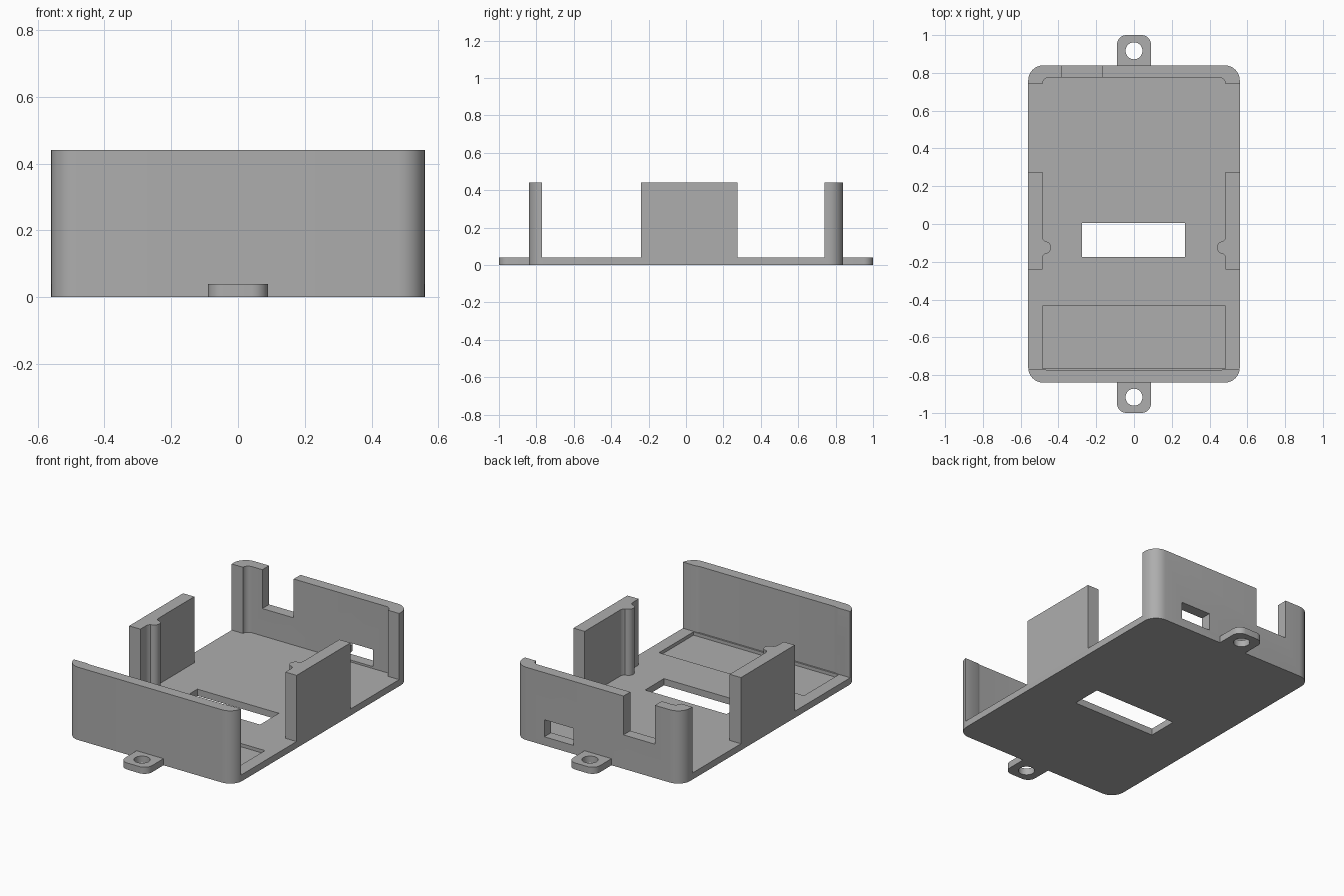
import bpy, bmesh
from math import sin, cos, pi, radians

cube = bpy.data.objects.get("Cube")
if cube:
    bpy.data.objects.remove(cube, do_unlink=True)

grey = bpy.data.materials.new("matte grey plastic")
grey.use_nodes = True
COLOUR = (0.42, 0.42, 0.42, 1)
grey.diffuse_color = COLOUR
grey.node_tree.nodes["Principled BSDF"].inputs["Base Color"].default_value = COLOUR

HEIGHT, FLOOR = 0.44, 0.04
HALF_X, HALF_Y = 0.56, 0.84
IN_X, IN_Y = 0.485, 0.775


def arc(cx, cy, r, a0, a1, steps=8):
    """Points along an arc, angles in degrees."""
    angles = [radians(a0 + (a1 - a0) * i / steps) for i in range(steps + 1)]
    return [(cx + r * cos(a), cy + r * sin(a)) for a in angles]


def rounded(x0, x1, y0, y1, r):
    """Rectangle outline with four round corners."""
    return (arc(x1 - r, y1 - r, r, 0, 90) + arc(x0 + r, y1 - r, r, 90, 180)
            + arc(x0 + r, y0 + r, r, 180, 270) + arc(x1 - r, y0 + r, r, 270, 360))


def box(x0, x1, y0, y1):
    return [(x0, y0), (x1, y0), (x1, y1), (x0, y1)]


def prism(name, outline, z0, z1):
    """Extrude a flat outline upward into a solid."""
    bm = bmesh.new()
    face = bm.faces.new([bm.verts.new((x, y, z0)) for x, y in outline])
    ext = bmesh.ops.extrude_face_region(bm, geom=[face])
    tops = [v for v in ext["geom"] if isinstance(v, bmesh.types.BMVert)]
    bmesh.ops.translate(bm, verts=tops, vec=(0, 0, z1 - z0))
    bmesh.ops.recalc_face_normals(bm, faces=bm.faces)
    mesh = bpy.data.meshes.new(name)
    bm.to_mesh(mesh)
    bm.free()
    mesh.materials.append(grey)
    obj = bpy.data.objects.new(name, mesh)
    bpy.context.scene.collection.objects.link(obj)
    return obj


def cut(obj, outline, z0, z1):
    """Subtract an extruded outline and discard the cutter."""
    cutter = prism("cutter", outline, z0, z1)
    cutter.hide_render = True
    mod = obj.modifiers.new("cut", "BOOLEAN")
    mod.operation, mod.solver, mod.object = "DIFFERENCE", "EXACT", cutter
    graph = bpy.context.evaluated_depsgraph_get()
    mesh = bpy.data.meshes.new_from_object(obj.evaluated_get(graph))
    obj.modifiers.clear()
    obj.data = mesh
    bpy.data.objects.remove(cutter, do_unlink=True)


def finish(obj):
    bpy.ops.object.select_all(action="DESELECT")
    obj.select_set(True)
    bpy.context.view_layer.objects.active = obj
    bpy.ops.object.shade_smooth_by_angle(angle=radians(30))


# Open tray: rounded block hollowed down to the floor
tray = prism("tray", rounded(-HALF_X, HALF_X, -HALF_Y, HALF_Y, 0.08), 0, HEIGHT)
cut(tray, rounded(-IN_X, IN_X, -IN_Y, IN_Y, 0.035), FLOOR, 0.6)

# Side openings on either side of the middle walls
cut(tray, box(-0.7, 0.7, -0.77, -0.24), FLOOR, 0.6)
cut(tray, box(-0.7, 0.7, 0.275, 0.74), FLOOR, 0.6)

# Floor slot and shallow floor pocket
cut(tray, box(-0.275, 0.27, -0.175, 0.005), -0.1, 0.1)
cut(tray, box(-IN_X, IN_X, -0.765, -0.435), 0.02, 0.1)

# Back wall notch and port window
cut(tray, box(-0.38, -0.17, 0.7, 0.9), 0.205, 0.6)
cut(tray, box(0.165, 0.36, 0.7, 0.9), 0.052, 0.155)
finish(tray)

# Vertical ribs with flared roots on the inside of the side walls
RIB_Y = -0.125
for side, label in ((-1, "right"), (1, "left")):
    half = arc(IN_X, RIB_Y + 0.055, 0.02, 180, 270, 4)[::-1]
    root = [(IN_X + 0.003, RIB_Y + 0.055)]
    nose = arc(IN_X - 0.012, RIB_Y, 0.034, 90, 270, 12)
    flare = [(IN_X, RIB_Y + 0.055), (IN_X - 0.004, RIB_Y + 0.043)]
    tail = [(x, 2 * RIB_Y - y) for x, y in reversed(root + flare)]
    outline = [(side * x, y) for x, y in root + flare + nose + tail]
    finish(prism(label + "_wall_rib", outline, FLOOR, HEIGHT))

# Mounting tabs with screw holes, front and back
for side, label in ((-1, "front"), (1, "back")):
    near, far = sorted((side * 0.835, side * 1.0))
    r = 0.05
    corners = arc(0.09 - r, 1 - r, r, 0, 90) + arc(r - 0.09, 1 - r, r, 90, 180)
    outline = [(0.09, 0.835)] + corners + [(-0.09, 0.835)]
    tab = prism(label + "_mounting_tab", [(x, side * y) for x, y in outline], 0, FLOOR)
    cut(tab, arc(0, side * 0.917, 0.045, 0, 345, 23), -0.1, 0.1)
    finish(tab)
